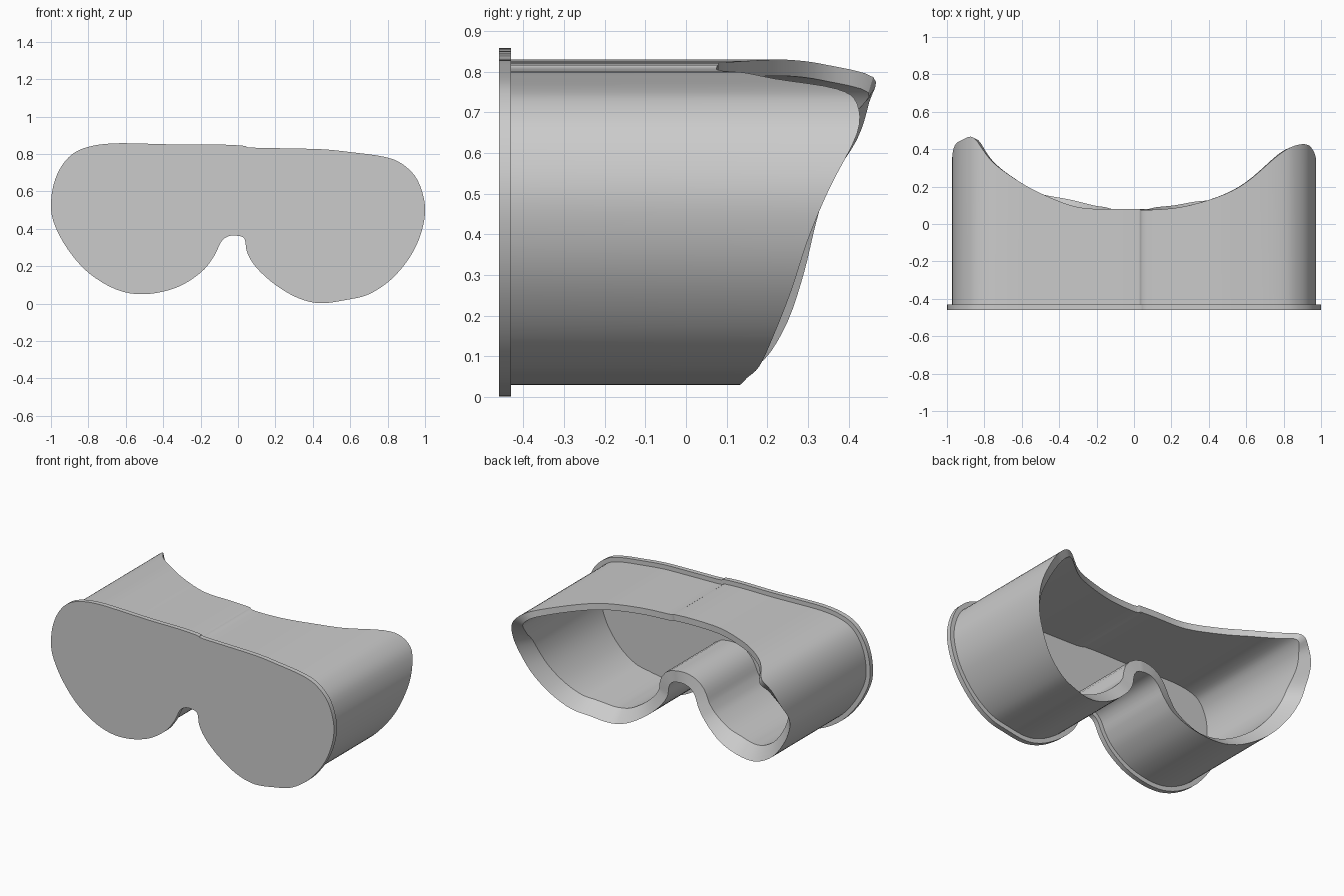
import bpy, bmesh
from mathutils import Vector

if "Cube" in bpy.data.objects:
    bpy.data.objects.remove(bpy.data.objects["Cube"])

# Mask outline, clockwise from the left: (x, z, y of the face-side edge)
OUTLINE = [
    (-1.0, .52, .35), (-.985, .64, .42), (-.94, .74, .45), (-.87, .81, .46),
    (-.77, .845, .34), (-.65, .857, .25), (-.5, .855, .165), (-.3, .85, .09),
    (-.1, .85, .08), (0, .846, .08), (.04, .842, .08), (.07, .834, .075),
    (.25, .83, .09), (.45, .825, .145), (.6, .81, .22), (.78, .785, .37),
    (.88, .745, .42), (.96, .66, .42), (1.0, .52, .355), (.98, .38, .30),
    (.92, .25, .26), (.82, .13, .215), (.7, .05, .18), (.58, .02, .15),
    (.44, .002, .13), (.32, .03, .12), (.2, .1, .10), (.1, .19, .09),
    (.05, .27, .08), (.035, .345, .08), (0, .362, .08), (-.05, .36, .08),
    (-.09, .33, .08), (-.13, .25, .09), (-.2, .165, .10), (-.33, .085, .13),
    (-.5, .05, .16), (-.65, .075, .20), (-.8, .165, .25), (-.91, .29, .29),
    (-.98, .42, .32),
]
FRONT, PLATE_BACK = -.46, -.43


def smooth_loop(pts, steps=4):
    """Closed Catmull-Rom curve through the points."""
    p, n, out = [Vector(q) for q in pts], len(pts), []
    for i in range(n):
        a, b, c, d = (p[(i + k) % n] for k in (-1, 0, 1, 2))
        for s in range(steps):
            t = s / steps
            out.append(.5 * (2 * b + (c - a) * t + (2 * a - 5 * b + 4 * c - d) * t * t
                             + (3 * b - a - 3 * c + d) * t ** 3))
    return out


def inward(loop, i):
    t = loop[(i + 1) % len(loop)] - loop[i - 1]
    return Vector((t.y, -t.x)).normalized()


def build(name, rings, caps):
    """Skin a list of equal-length rings, optionally capping both ends."""
    bm = bmesh.new()
    vs = [[bm.verts.new(c) for c in ring] for ring in rings]
    n = len(rings[0])
    for a, b in zip(vs, vs[1:]):
        for i in range(n):
            j = (i + 1) % n
            bm.faces.new((a[i], a[j], b[j], b[i]))
    if caps:
        bm.faces.new(vs[0])
        bm.faces.new(vs[-1])
    bmesh.ops.recalc_face_normals(bm, faces=bm.faces)
    me = bpy.data.meshes.new(name)
    bm.to_mesh(me)
    bm.free()
    ob = bpy.data.objects.new(name, me)
    bpy.context.collection.objects.link(ob)
    bpy.ops.object.select_all(action='DESELECT')
    ob.select_set(True)
    bpy.context.view_layer.objects.active = ob
    bpy.ops.object.shade_smooth_by_angle(angle=.5)
    return ob


loop = smooth_loop(OUTLINE)

# Front plate with a small lip beyond the shell
build("front_plate", [[(p.x, y, p.y) for p in loop] for y in (FRONT, PLATE_BACK)], True)

# Hollow shell with a slanted, face-shaped rim
rings = [[], [], [], []]
for i, p in enumerate(loop):
    nrm = inward(loop, i)
    top = max(0, -nrm.y)
    thick = .07 - .03 * top
    drop = .08 * (1 - top) * min(1, abs(p.x) / .4)
    o = Vector((p.x, p.y)) + nrm * .028
    q = o + nrm * thick
    for ring, c, y in zip(rings, (o, o, q, q), (PLATE_BACK, p.z, p.z - drop, PLATE_BACK)):
        ring.append((c.x, y, c.y))
rings.append(rings[0])
build("face_shell", rings[:4], False)
